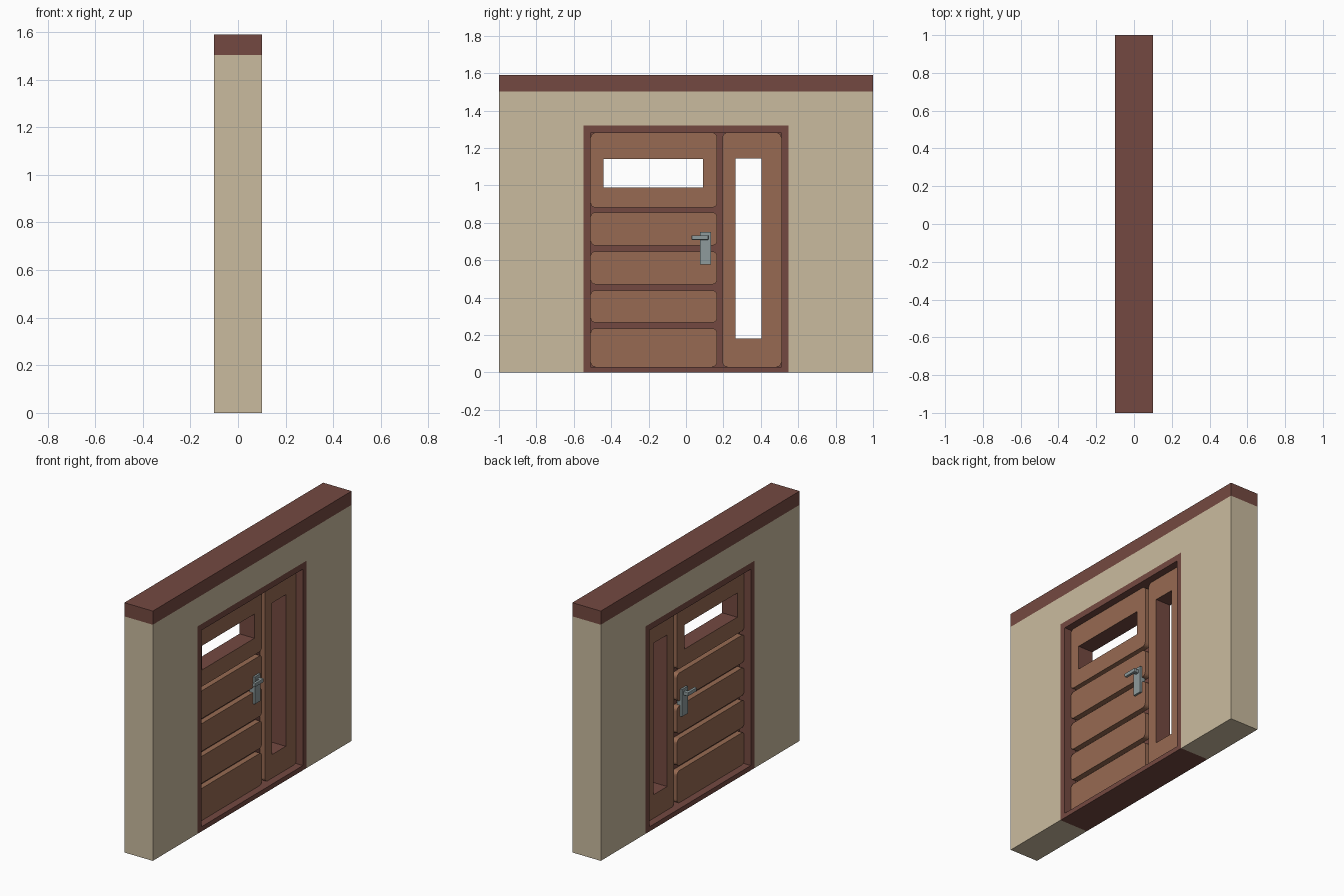
import bpy, bmesh, math
from mathutils import Matrix

if "Cube" in bpy.data.objects:
    bpy.data.objects.remove(bpy.data.objects["Cube"])


def lin(c):
    c /= 255
    return c / 12.92 if c <= 0.04045 else ((c + 0.055) / 1.055) ** 2.4


def material(name, rgb):
    m = bpy.data.materials.new(name)
    m.diffuse_color = (*[lin(c) for c in rgb], 1)
    m.use_nodes = True
    m.node_tree.nodes["Principled BSDF"].inputs["Base Color"].default_value = m.diffuse_color
    return m


PLASTER = material("beige_plaster", (202, 187, 159))
DARK = material("dark_brown", (116, 73, 65))
WOOD = material("light_brown_wood", (151, 106, 82))
METAL = material("grey_metal", (142, 155, 156))

# local (x, y, z) -> world (y, z, x)
TURN = Matrix(((0, 0, 1, 0), (1, 0, 0, 0), (0, 1, 0, 0), (0, 0, 0, 1)))


def rect(y0, y1, z0, z1, r=0.0, seg=5):
    """Rectangle outline in the door plane, optionally with rounded corners."""
    if r == 0:
        return [(y0, z0), (y1, z0), (y1, z1), (y0, z1)]
    pts = []
    centres = [(y1 - r, z1 - r), (y0 + r, z1 - r), (y0 + r, z0 + r), (y1 - r, z0 + r)]
    for q, (cy, cz) in enumerate(centres):
        for i in range(seg + 1):
            a = math.pi / 2 * (q + i / seg)
            pts.append((cy + r * math.cos(a), cz + r * math.sin(a)))
    return pts


def slab(name, outline, half, mat, hole=None, hole_mat=None):
    """Flat outline (with an optional rectangular hole) extruded along x."""
    cu = bpy.data.curves.new(name + "_profile", 'CURVE')
    cu.dimensions, cu.fill_mode, cu.extrude = '2D', 'BOTH', half
    for pts in [outline] + ([rect(*hole)] if hole else []):
        sp = cu.splines.new('POLY')
        sp.points.add(len(pts) - 1)
        for p, (y, z) in zip(sp.points, pts):
            p.co = (y, z, 0, 1)
        sp.use_cyclic_u = True
    tmp = bpy.data.objects.new(name + "_tmp", cu)
    bpy.context.collection.objects.link(tmp)
    dg = bpy.context.evaluated_depsgraph_get()
    me = bpy.data.meshes.new_from_object(tmp.evaluated_get(dg))
    bpy.data.objects.remove(tmp)
    bpy.data.curves.remove(cu)
    me.materials.clear()
    me.materials.append(mat)
    me.materials.append(hole_mat or mat)
    me.transform(TURN)
    bm = bmesh.new()
    bm.from_mesh(me)
    bmesh.ops.remove_doubles(bm, verts=bm.verts, dist=1e-5)
    bmesh.ops.recalc_face_normals(bm, faces=bm.faces)
    for f in bm.faces:
        f.smooth = False
        f.material_index = 0
        c = f.calc_center_median()
        if hole and abs(f.normal.x) < 0.5:
            y0, y1, z0, z1 = hole
            e = 0.001
            if y0 - e < c.y < y1 + e and z0 - e < c.z < z1 + e:
                f.material_index = 1
    bm.to_mesh(me)
    bm.free()
    ob = bpy.data.objects.new(name, me)
    bpy.context.collection.objects.link(ob)
    return ob


def box(name, x, y, z, mat):
    bm = bmesh.new()
    bmesh.ops.create_cube(bm, size=1)
    for v in bm.verts:
        v.co = [lo + (hi - lo) * (c + 0.5) for c, (lo, hi) in zip(v.co, (x, y, z))]
    me = bpy.data.meshes.new(name)
    bm.to_mesh(me)
    bm.free()
    me.materials.append(mat)
    ob = bpy.data.objects.new(name, me)
    bpy.context.collection.objects.link(ob)
    return ob


# Wall with doorway, and top cap
O, T = 0.548, 1.32
slab("wall", [(-1, 0), (-O, 0), (-O, T), (O, T), (O, 0), (1, 0), (1, 1.503), (-1, 1.503)],
     0.1, PLASTER)
box("wall_cap", (-0.1, 0.1), (-1, 1), (1.503, 1.59), DARK)

# Door frame
L, R, B, H = -0.51, 0.51, 0.03, 1.28
slab("door_frame", rect(-O, O, 0, T), 0.1, DARK, (L, R, B, H), DARK)

# Door panels with rounded corners
SPLIT = 0.166
rows = [(B, 0.235), (0.267, 0.439), (0.471, 0.647), (0.679, 0.856)]
for i, (z0, z1) in enumerate(rows):
    slab(f"door_panel_{i + 1}", rect(L, SPLIT, z0, z1, 0.025), 0.053, WOOD)
slab("door_window_panel", rect(L, SPLIT, 0.882, H, 0.025), 0.053, WOOD,
     (-0.44, 0.09, 0.988, 1.142), DARK)
slab("side_window_panel", rect(0.195, R, B, H, 0.025), 0.053, WOOD,
     (0.265, 0.405, 0.18, 1.145), DARK)

# Dark rails and mullion seen in the gaps between panels
for i, z in enumerate((B + 0.02, 0.251, 0.455, 0.663, 0.869, H - 0.02)):
    box(f"door_rail_{i + 1}", (-0.018, 0.018), (L, R if i in (0, 5) else SPLIT),
        (max(z - 0.045, B), min(z + 0.045, H)), DARK)
box("door_mullion", (-0.017, 0.017), (0.135, 0.225), (B, H), DARK)

# Handles on both sides
for side, s in (("right", 1), ("left", -1)):
    def span(a, b):
        return tuple(sorted((a * s, b * s)))
    box(f"handle_plate_{side}", span(0.03, 0.066), (0.075, 0.134), (0.577, 0.75), METAL)
    box(f"handle_stem_{side}", span(0.06, 0.085), (0.096, 0.118), (0.71, 0.732), METAL)
    lever = box(f"handle_lever_{side}", span(0.08, 0.098), (0.03, 0.12), (0.709, 0.733), METAL)
    bev = lever.modifiers.new("soft_edges", 'BEVEL')
    bev.width, bev.segments = 0.004, 2
